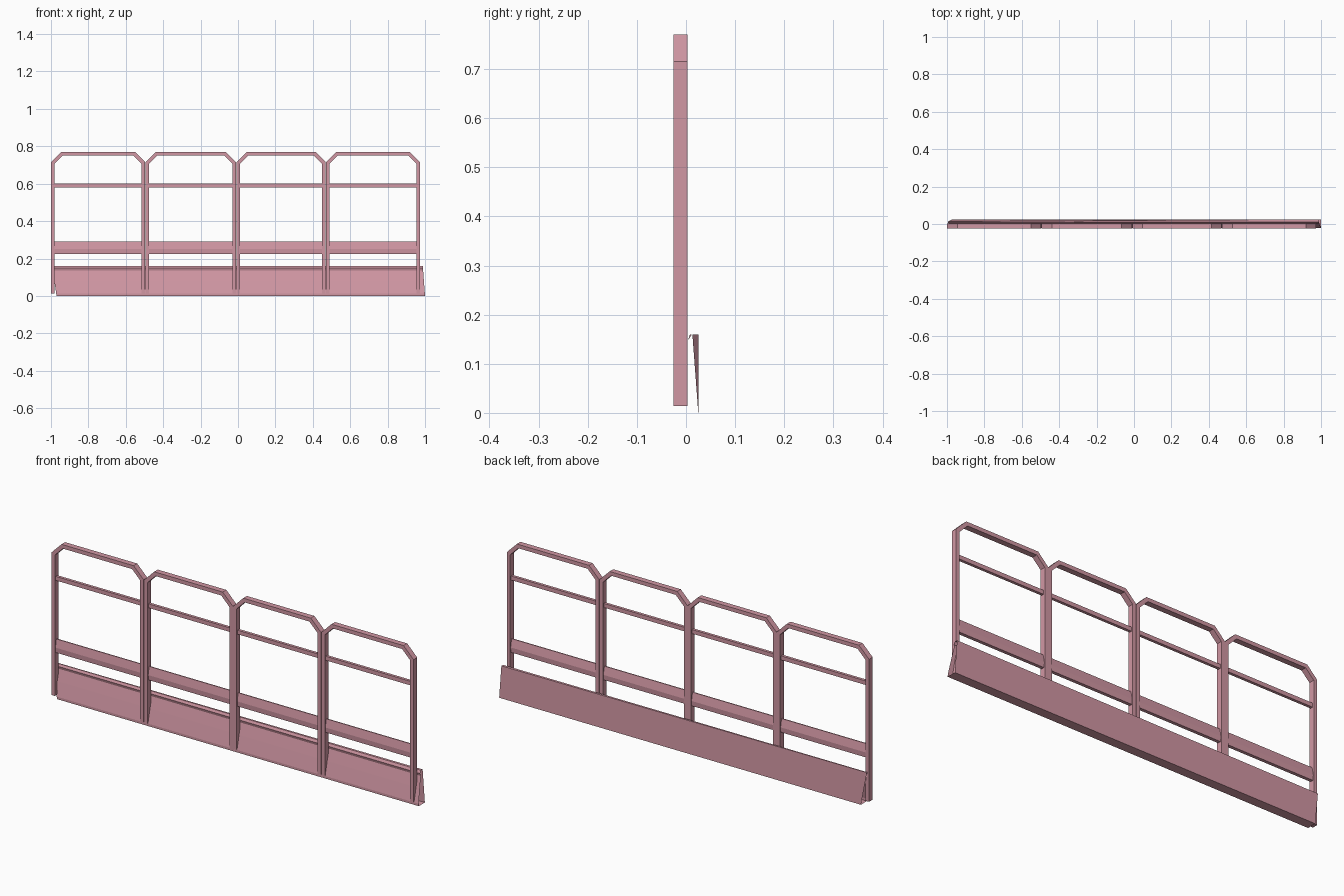
import bpy, bmesh

if "Cube" in bpy.data.objects:
    bpy.data.objects.remove(bpy.data.objects["Cube"])

pink = bpy.data.materials.new("dusty pink paint")
pink.diffuse_color = (0.64, 0.31, 0.37, 1)
pink.use_nodes = True
pink.node_tree.nodes["Principled BSDF"].inputs["Base Color"].default_value = pink.diffuse_color


def finish(name, bm):
    bmesh.ops.recalc_face_normals(bm, faces=bm.faces)
    me = bpy.data.meshes.new(name)
    bm.to_mesh(me)
    bm.free()
    me.materials.append(pink)
    ob = bpy.data.objects.new(name, me)
    bpy.context.collection.objects.link(ob)
    return ob


def rail(name, profile, x0, x1):
    """Closed (y, z) profile extruded along x."""
    bm = bmesh.new()
    a, b = [[bm.verts.new((x, y, z)) for y, z in profile] for x in (x0, x1)]
    n = len(profile)
    for i in range(n):
        j = (i + 1) % n
        bm.faces.new((a[i], a[j], b[j], b[i]))
    bm.faces.new(a)
    bm.faces.new(b)
    return finish(name, bm)


def hoop_line(x0, x1, top, cut, bottom):
    """Inverted U with chamfered corners."""
    return [(x0, bottom), (x0, top - cut), (x0 + cut, top),
            (x1 - cut, top), (x1, top - cut), (x1, bottom)]


def hoop(name, x0, x1):
    t = 0.019
    outer = hoop_line(x0, x1, 0.77, 0.055, 0.014)
    inner = hoop_line(x0 + t, x1 - t, 0.77 - t, 0.044, 0.014)
    bm = bmesh.new()
    rings = []
    for (ox, oz), (ix, iz) in zip(outer, inner):
        rings.append([bm.verts.new(p) for p in
                      ((ox, -0.025, oz), (ox, 0.003, oz), (ix, 0.003, iz), (ix, -0.025, iz))])
    for a, b in zip(rings, rings[1:]):
        for i in range(4):
            j = (i + 1) % 4
            bm.faces.new((a[i], a[j], b[j], b[i]))
    bm.faces.new(rings[0])
    bm.faces.new(rings[-1])
    finish(name, bm)


# Four hoop frames, each with a middle rail and a folded lower board
joints = [-1.0, -0.495, -0.01, 0.47, 0.975]
mid = [(-0.018, 0.58), (-0.018, 0.60), (-0.004, 0.60), (-0.004, 0.58)]
board = [(-0.018, 0.225), (-0.02, 0.25), (-0.013, 0.29),
         (-0.008, 0.29), (0.0, 0.25), (-0.002, 0.225)]
for k, (x0, x1) in enumerate(zip(joints, joints[1:]), 1):
    hoop(f"hoop_frame_{k}", x0 + 0.001, x1 - 0.001)
    rail(f"middle_rail_{k}", mid, x0 + 0.015, x1 - 0.015)
    rail(f"lower_board_{k}", board, x0 + 0.015, x1 - 0.015)

# Folded sheet kerb, open at both skewed ends; its back leans slightly at the left
kerb = [(-0.022, 0.012), (-0.022, 0.0), (0.025, 0.0), (0.025, 0.16), (0.012, 0.16),
        (0.004, 0.148), (0.008, 0.135), (-0.006, 0.08)]
bm = bmesh.new()
left, right = [], []
for i, (y, z) in enumerate(kerb):
    skew = -0.02 * z / 0.16
    yl = 0.013 if i == 3 else (0.008 if i == 4 else y)
    left.append(bm.verts.new((-0.97 + skew * 1.2, yl, z)))
    right.append(bm.verts.new((1.0 + skew * 0.6, y, z)))
for i in range(len(kerb)):
    j = (i + 1) % len(kerb)
    bm.faces.new((left[i], left[j], right[j], right[i]))
finish("bottom_kerb", bm)
